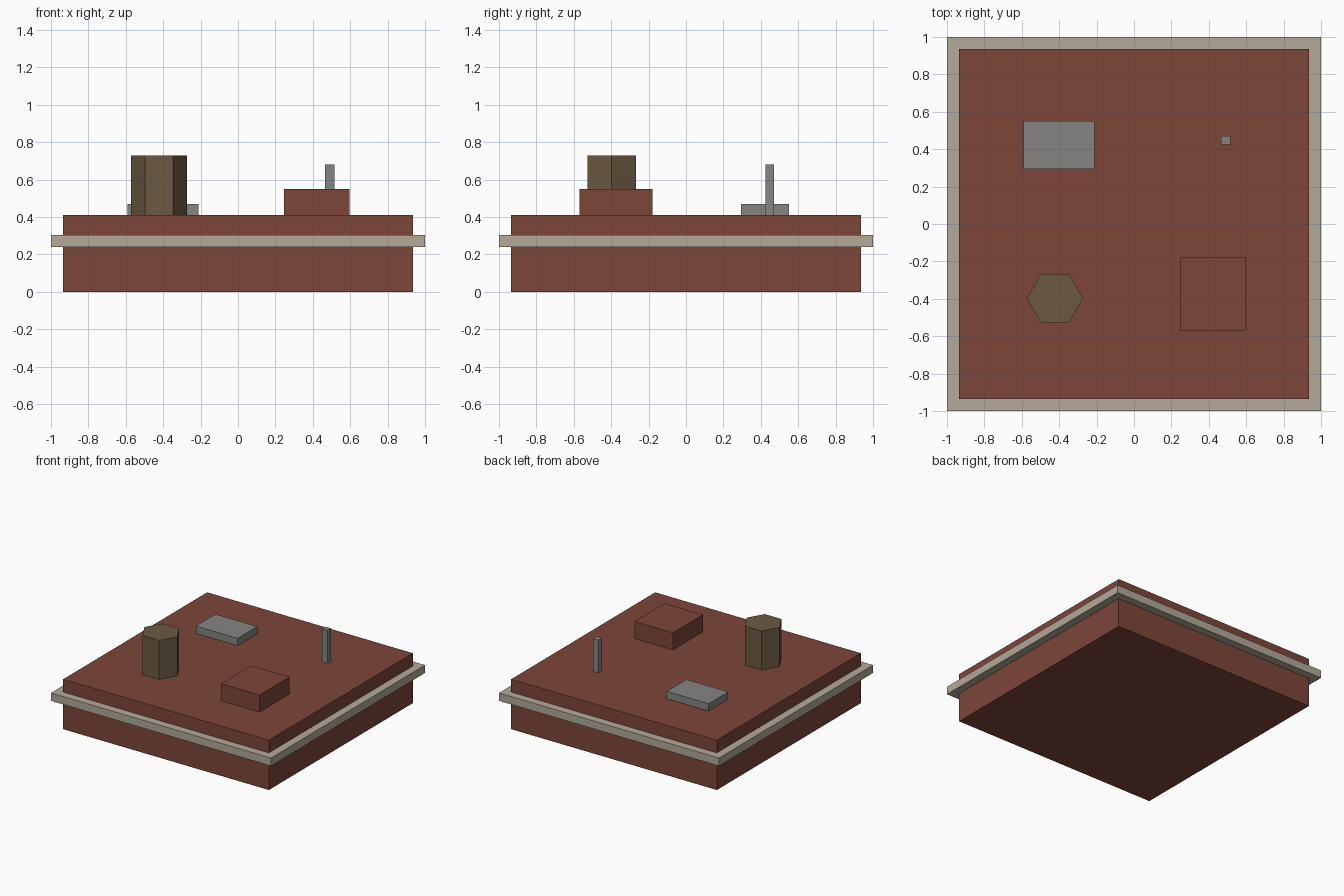
import bpy

cube = bpy.data.objects.get("Cube")
if cube:
    bpy.data.objects.remove(cube, do_unlink=True)


def material(name, colour):
    mat = bpy.data.materials.new(name)
    mat.use_nodes = True
    mat.diffuse_color = (*colour, 1)
    mat.node_tree.nodes["Principled BSDF"].inputs["Base Color"].default_value = (*colour, 1)
    return mat


def finish(name, mat):
    obj = bpy.context.object
    obj.name = obj.data.name = name
    obj.data.materials.append(mat)
    bpy.ops.object.transform_apply(location=False, rotation=True, scale=True)
    return obj


def box(name, mat, low, high):
    centre = [(a + b) / 2 for a, b in zip(low, high)]
    bpy.ops.mesh.primitive_cube_add(size=1, location=centre)
    bpy.context.object.scale = [b - a for a, b in zip(low, high)]
    return finish(name, mat)


def prism(name, mat, sides, radius, x, y, bottom, top):
    bpy.ops.mesh.primitive_cylinder_add(
        vertices=sides, radius=radius, depth=top - bottom,
        location=(x, y, (bottom + top) / 2), rotation=(0, 0, 1.570796))
    return finish(name, mat)


brick = material("red brick", (0.205, 0.061, 0.042))
stone = material("pale stone", (0.448, 0.402, 0.319))
metal = material("grey metal", (0.235, 0.235, 0.23))
wood = material("brown wood", (0.15, 0.102, 0.056))

# Main block with its projecting ledge
roof = 0.41
box("building_block", brick, (-0.935, -0.935, 0), (0.935, 0.935, roof))
box("stone_ledge", stone, (-1, -1, 0.24), (1, 1, 0.305))

# Rooftop fittings
box("stair_housing", brick, (0.245, -0.57, roof), (0.595, -0.18, 0.55))
box("roof_vent_unit", metal, (-0.59, 0.295, roof), (-0.21, 0.55, 0.47))
box("vent_pipe", metal, (0.465, 0.425, roof), (0.515, 0.47, 0.68))
prism("water_tank", wood, 6, 0.15, -0.423, -0.397, roof, 0.73)
